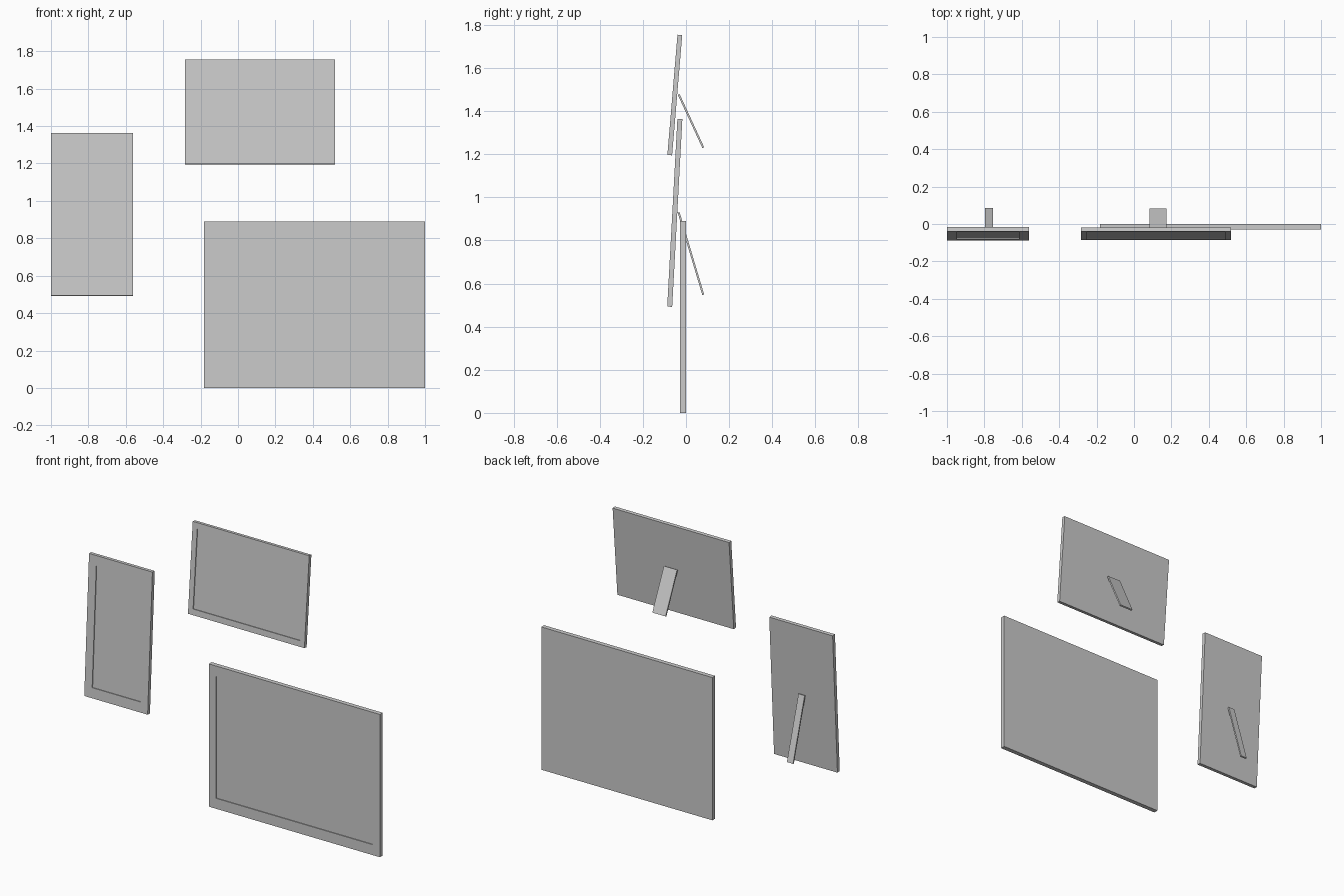
import bpy, bmesh, math

if "Cube" in bpy.data.objects:
    bpy.data.objects.remove(bpy.data.objects["Cube"])


def add_object(name, bm, loc, rot_x):
    bmesh.ops.recalc_face_normals(bm, faces=bm.faces)
    mesh = bpy.data.meshes.new(name)
    bm.to_mesh(mesh)
    bm.free()
    obj = bpy.data.objects.new(name, mesh)
    obj.location = loc
    obj.rotation_euler.x = rot_x
    bpy.context.collection.objects.link(obj)
    return obj


def box(size):
    bm = bmesh.new()
    bmesh.ops.create_cube(bm, size=1)
    bmesh.ops.scale(bm, vec=size, verts=bm.verts)
    return bm


def picture_frame(name, w, h, t, border_x, border_z, loc, lean, depth=0.005):
    """Flat frame with a shallow picture recess in its front face."""
    bm = box((w, t, h))
    bm.normal_update()
    front = min(bm.faces, key=lambda f: f.calc_center_median().y)
    bmesh.ops.inset_region(bm, faces=[front], thickness=0.02)
    for v in front.verts:
        v.co.x = math.copysign(w / 2 - border_x, v.co.x)
        v.co.z = math.copysign(h / 2 - border_z, v.co.z)
    # second inset forms the recess walls, then the picture is pushed back
    bmesh.ops.inset_region(bm, faces=[front], thickness=0.0)
    for v in front.verts:
        v.co.y += depth
    return add_object(name, bm, loc, -math.radians(lean))


def easel_leg(name, x, width, top, foot, t=0.009):
    """Thin strut between two (y, z) points behind a frame."""
    dy, dz = top[0] - foot[0], top[1] - foot[1]
    bm = box((width, t, math.hypot(dy, dz)))
    loc = (x, (top[0] + foot[0]) / 2, (top[1] + foot[1]) / 2)
    return add_object(name, bm, loc, math.atan2(-dy, dz))


# large upright frame
picture_frame("large_frame", 1.18, 0.89, 0.028, 0.05, 0.065,
              (0.409, -0.015, 0.445), 0)

# upper landscape frame with its easel leg
picture_frame("landscape_frame", 0.803, 0.56, 0.022, 0.033, 0.037,
              (0.117, -0.052, 1.475), 4.8)
easel_leg("landscape_frame_leg", 0.128, 0.091, (-0.034, 1.478), (0.08, 1.231))

# tall portrait frame with its easel leg
picture_frame("portrait_frame", 0.437, 0.872, 0.023, 0.052, 0.064,
              (-0.781, -0.052, 0.928), 3.1)
easel_leg("portrait_frame_leg", -0.776, 0.042, (-0.034, 0.93), (0.08, 0.548))
